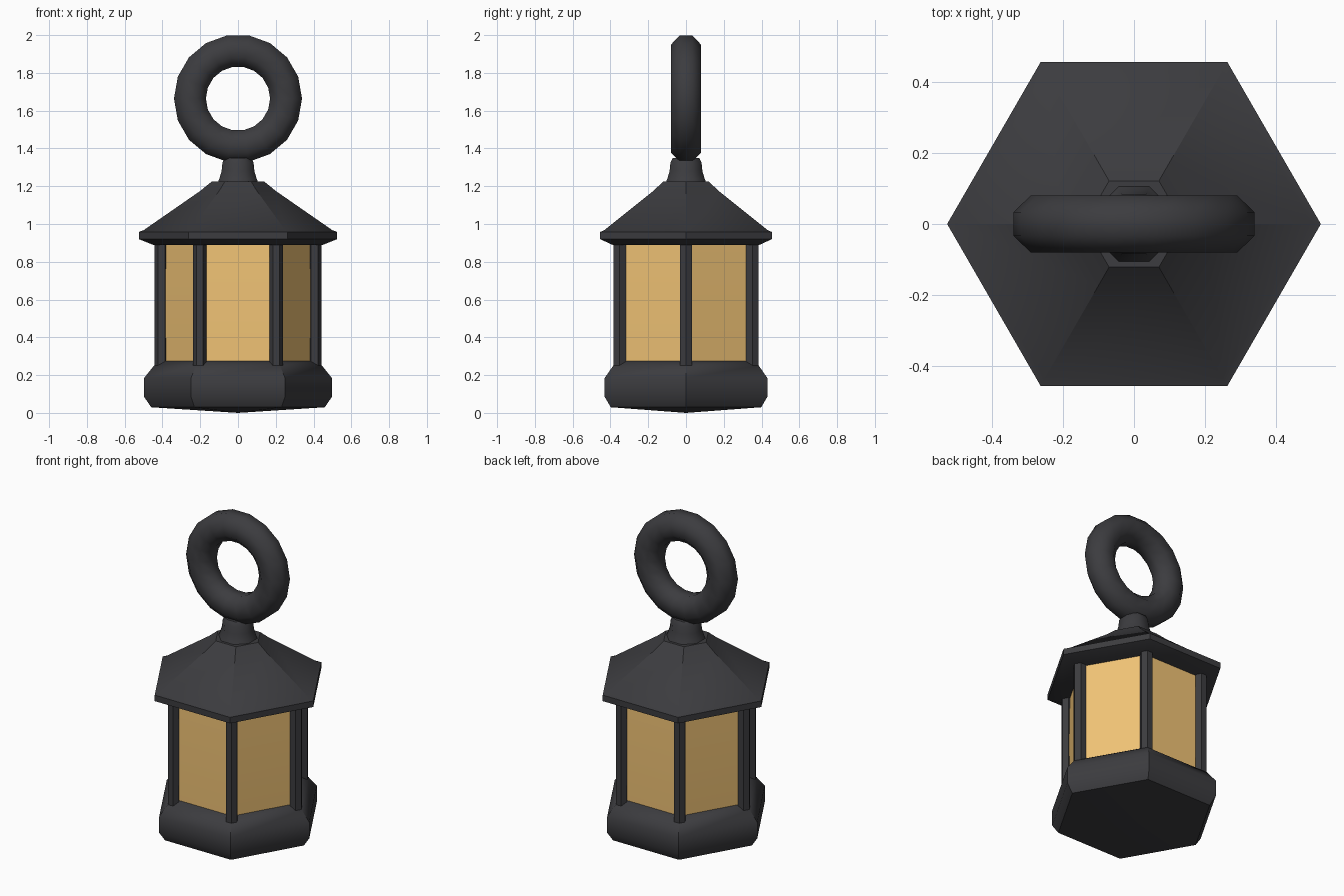
import bpy, bmesh, math
from mathutils import Matrix

if "Cube" in bpy.data.objects:
    bpy.data.objects.remove(bpy.data.objects["Cube"])

def material(name, color):
    m = bpy.data.materials.new(name)
    m.diffuse_color = color
    m.use_nodes = True
    m.node_tree.nodes["Principled BSDF"].inputs["Base Color"].default_value = m.diffuse_color
    return m

IRON = material("dark_iron", (0.045, 0.045, 0.05, 1))
AMBER = material("amber_glass", (0.88, 0.55, 0.18, 1))

def lathe(name, profile, sides, mat, offset=0.0, loop=False, xform=None, angle=35):
    """Sweep a (radius, z) profile round z with a given number of sides."""
    bm = bmesh.new()
    rings = []
    for r, z in profile:
        if r < 1e-6:
            rings.append([bm.verts.new((0, 0, z))] * sides)
            continue
        angs = [offset + 2 * math.pi * i / sides for i in range(sides)]
        rings.append([bm.verts.new((r * math.cos(a), r * math.sin(a), z)) for a in angs])
    pairs = list(zip(rings, rings[1:]))
    if loop:
        pairs.append((rings[-1], rings[0]))
    for a, b in pairs:
        for i in range(sides):
            j = (i + 1) % sides
            bm.faces.new(list(dict.fromkeys((a[i], a[j], b[j], b[i]))))
    bmesh.ops.recalc_face_normals(bm, faces=bm.faces)
    if xform:
        bm.transform(xform)
    me = bpy.data.meshes.new(name)
    bm.to_mesh(me)
    bm.free()
    me.materials.append(mat)
    ob = bpy.data.objects.new(name, me)
    bpy.context.collection.objects.link(ob)
    bpy.ops.object.select_all(action='DESELECT')
    ob.select_set(True)
    bpy.context.view_layer.objects.active = ob
    bpy.ops.object.shade_smooth_by_angle(angle=math.radians(angle))
    return ob

# Hexagonal base with bevelled shoulders and a shallow pointed underside
lathe("base", [(0, 0.0), (0.46, 0.03), (0.497, 0.085), (0.497, 0.185),
               (0.445, 0.25), (0.40, 0.275), (0, 0.275)], 6, IRON)

# Amber glass body
lathe("glass", [(0, 0.26), (0.394, 0.26), (0.401, 0.58), (0.394, 0.90), (0, 0.90)], 6, AMBER)

# Six hexagonal corner posts
for k in range(6):
    a = k * math.pi / 3
    move = Matrix.Translation((0.405 * math.cos(a), 0.405 * math.sin(a), 0))
    lathe(f"post_{k + 1}", [(0, 0.235), (0.037, 0.235), (0.037, 0.905), (0, 0.905)],
          6, IRON, xform=move)

# Roof with chamfered eave
lathe("roof", [(0, 0.89), (0.45, 0.89), (0.525, 0.92), (0.525, 0.958), (0.50, 0.967),
               (0.20, 1.175), (0.14, 1.224), (0, 1.224)], 6, IRON)

# Flared neck
lathe("neck", [(0, 1.20), (0.117, 1.215), (0.107, 1.24), (0.094, 1.28), (0.089, 1.325),
               (0.075, 1.35), (0, 1.35)], 8, IRON, offset=math.pi / 8, angle=50)

# Hanging ring standing upright in the x-z plane
tube = 0.0915
section = [(0.2545 + tube * math.cos(t), 0.95 * tube * math.sin(t))
           for t in (math.pi * (2 * i + 1) / 8 for i in range(8))]
lathe("hanging_ring", section, 18, IRON, loop=True, angle=60,
      xform=Matrix.Translation((0, 0, 1.664)) @ Matrix.Rotation(math.pi / 2, 4, 'X'))
